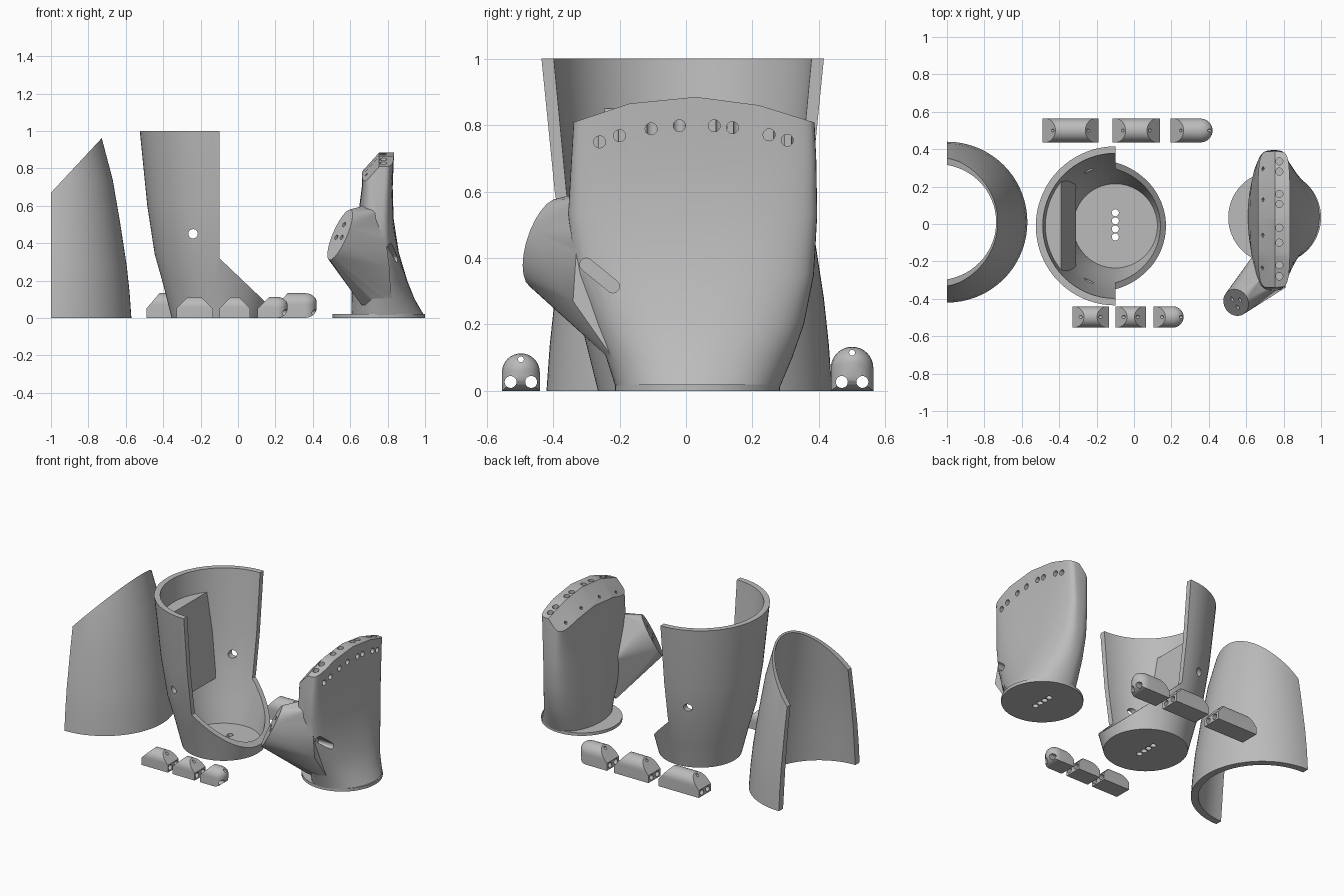
import bpy, bmesh
from math import sin, cos, pi, acos, radians
from mathutils import Vector, Matrix

if "Cube" in bpy.data.objects:
    bpy.data.objects.remove(bpy.data.objects["Cube"])

grey = bpy.data.materials.new("plain grey plastic")
grey.use_nodes = True
COLOUR = (0.5, 0.5, 0.5, 1)
grey.diffuse_color = COLOUR
grey.node_tree.nodes["Principled BSDF"].inputs["Base Color"].default_value = COLOUR
parts = []


def finish(bm, name, helper=False):
    bmesh.ops.recalc_face_normals(bm, faces=bm.faces[:])
    mesh = bpy.data.meshes.new(name)
    bm.to_mesh(mesh)
    bm.free()
    mesh.materials.append(grey)
    ob = bpy.data.objects.new(name, mesh)
    bpy.context.collection.objects.link(ob)
    ob.hide_render = helper
    if not helper:
        parts.append(ob)
    return ob


def loft(bm, rings):
    rows = [[bm.verts.new(p) for p in ring] for ring in rings]
    n = len(rows[0])
    for a, b in zip(rows, rows[1:]):
        for i in range(n):
            j = (i + 1) % n
            bm.faces.new((a[i], a[j], b[j], b[i]))
    bm.faces.new(rows[0][::-1])
    bm.faces.new(rows[-1])


def revolve(profile, centre):
    # closed r,z profile spun about a vertical axis
    bm = bmesh.new()
    vs = [bm.verts.new((centre[0] + r, centre[1], z)) for r, z in profile]
    es = [bm.edges.new((vs[i], vs[(i + 1) % len(vs)])) for i in range(len(vs))]
    bmesh.ops.spin(bm, geom=vs + es, cent=(*centre, 0), axis=(0, 0, 1),
                   angle=2 * pi, steps=72)
    bmesh.ops.remove_doubles(bm, verts=bm.verts[:], dist=1e-4)
    bmesh.ops.recalc_face_normals(bm, faces=bm.faces[:])
    return bm


def slice_off(bm, point, normal):
    # remove everything on the normal's side and close the cut
    bmesh.ops.bisect_plane(bm, geom=bm.verts[:] + bm.edges[:] + bm.faces[:],
                           plane_co=point, plane_no=normal, clear_outer=True)
    bmesh.ops.holes_fill(bm, edges=[e for e in bm.edges if e.is_boundary], sides=0)


def rod(bm, a, b, r, n=20):
    a, b = Vector(a), Vector(b)
    turn = (b - a).to_track_quat('Z', 'Y').to_matrix().to_4x4()
    bmesh.ops.create_cone(bm, cap_ends=True, segments=n, radius1=r, radius2=r,
                          depth=(b - a).length,
                          matrix=Matrix.Translation((a + b) / 2) @ turn)


def boolean(ob, bm, operation='DIFFERENCE'):
    cutter = finish(bm, "cutter", helper=True)
    mod = ob.modifiers.new("cut", 'BOOLEAN')
    mod.operation, mod.object, mod.solver = operation, cutter, 'EXACT'
    mod.use_self = True
    bpy.context.view_layer.update()
    graph = bpy.context.evaluated_depsgraph_get()
    mesh = bpy.data.meshes.new_from_object(ob.evaluated_get(graph))
    ob.modifiers.clear()
    ob.data = mesh
    bpy.data.objects.remove(cutter)


# Forearm cover: half tube with a slanted top
bm = revolve([(.43, 0), (.42, .14), (.405, .28), (.368, .52), (.33, .74), (.272, .96), (.25, 1.03),
              (.24, 1.03), (.262, .96), (.295, .74), (.33, .52), (.36, .28), (.385, 0)], (-1, .01))
slice_off(bm, (-1, 0, 0), (-1, 0, 0))
slice_off(bm, (-1, 0, .67), (-.29, 0, .27))
finish(bm, "forearm_cover")

# Arm socket: tapered cup with the open side cut away
bm = revolve([(0, 0), (.255, 0), (.30, .18), (.345, .34), (.385, .6), (.425, 1),
              (.388, 1), (.35, .6), (.31, .34), (.265, .18), (.225, .03), (0, .03)], (-.1, -.01))
socket = finish(bm, "arm_socket")
bm = bmesh.new()
opening = [(-.1, 1.1), (-.1, .32), (.3, -.06), (.6, -.06), (.6, 1.1)]
loft(bm, [[(x, y, z) for x, z in opening] for y in (-.6, .6)])
boolean(socket, bm)
bm = bmesh.new()
rod(bm, (-.24, -.6, .45), (-.24, .6, .45), .025)
for i in range(4):
    y = .06 - .043 * i
    rod(bm, (-.1, y, -.1), (-.1, y, .1), .019)
boolean(socket, bm)

# Flat pad on the socket's inner wall
bm = bmesh.new()
rings = []
for i in range(6):
    z = .3 + .11 * i
    r = .303 + .115 * (z - .3) + .015
    half = acos((.21 + .08 * i / 5) / r)
    rings.append([(-.1 - r * cos(a), -.01 + r * sin(a), z)
                  for a in (half * (k / 8 - 1) for k in range(17))])
loft(bm, rings)
finish(bm, "socket_pad")


# Palm: lofted from a round wrist to a flat knuckle slab
def palm_ring(z, left, right, y0, y1, e):
    ring = []
    for k in range(64):
        c, s = cos(2 * pi * k / 64), sin(2 * pi * k / 64)
        x = abs(c) ** (2 / e) * (right if c > 0 else -left)
        y = abs(s) ** (2 / e) * (1 if s > 0 else -1)
        ring.append((.752 + x, (y0 + y1) / 2 + y * (y1 - y0) / 2, z))
    return ring


bm = bmesh.new()
loft(bm, [palm_ring(*s) for s in (
    (.005, .145, .248, -.21, .28, 2), (.1, .145, .193, -.24, .32, 2.1),
    (.2, .143, .153, -.28, .355, 2.3), (.35, .132, .108, -.33, .385, 2.8),
    (.53, .112, .08, -.355, .395, 3.6), (.7, .09, .075, -.345, .392, 5),
    (.95, .087, .085, -.33, .38, 7))])
roof = [(-.335, .81), (-.17, .865), (.03, .885), (.22, .86), (.38, .81)]
for (y0, z0), (y1, z1) in zip(roof, roof[1:]):
    slice_off(bm, (.755, y0, z0), (0, z0 - z1, y1 - y0))
    along, down = Vector((0, y1 - y0, z1 - z0)), Vector((.09, 0, .1))
    slice_off(bm, (.755, y0, z0), down.cross(along))
palm = finish(bm, "palm")

# Thumb mount: hull between an oval end face and the palm
end = Vector((.545, -.42, .445))
side, up = Vector((.041, -.062, 0)), Vector((.054, .036, .135))
out = side.cross(up).normalized()
if out.x > 0:
    out = -out
bm = bmesh.new()
for k in range(24):
    a = 2 * pi * k / 24
    bm.verts.new(end + side * cos(a) + up * sin(a))
for p in ((.67, -.3, .6), (.77, -.32, .58), (.81, -.34, .27), (.82, -.2, .07),
          (.66, -.2, .07), (.65, -.15, .35), (.75, -.1, .3)):
    bm.verts.new(p)
hull = bmesh.ops.convex_hull(bm, input=bm.verts[:])
bmesh.ops.delete(bm, geom=[v for v in bm.verts if not v.link_faces], context='VERTS')
boolean(palm, bm, 'UNION')

# Cord holes in the knuckles
bm = bmesh.new()
for y in (-.28, -.22, -.10, -.02, .107, .16, .28, .335):
    rod(bm, (.777, y, .95), (.777, y, .77 - .5 * y * y), .019)
boolean(palm, bm)
bm = bmesh.new()
for y in (-.26, -.2, -.105, -.02, .085, .14, .25, .305):
    z = .8 - .6 * (y - .03) ** 2
    rod(bm, (1, y, z), (.785, y, z), .018)
for y in (-.235, -.06, .13, .295):
    z = .81 - .6 * (y - .03) ** 2
    rod(bm, (.64, y, z + .05), (.73, y, z - .05), .012, 4)
for u, v in ((-.35, -.1), (.35, -.1), (0, .4)):
    p = end + side * u + up * v
    rod(bm, p + out * .05, p - out * .06, .013)
boolean(palm, bm)

# Slanted slot beside the thumb
bm = bmesh.new()
for y, z in ((-.3, .38), (-.22, .315)):
    for x in (.74, 1.05):
        for k in range(12):
            a = 2 * pi * k / 12
            bm.verts.new((x, y + .02 * cos(a), z + .02 * sin(a)))
bmesh.ops.convex_hull(bm, input=bm.verts[:])
bmesh.ops.delete(bm, geom=[v for v in bm.verts if not v.link_faces], context='VERTS')
boolean(palm, bm)

# Wrist disc under the palm
bm = bmesh.new()
rod(bm, (.752, .035, 0), (.752, .035, .02), .248, 64)
disc = finish(bm, "wrist_disc")
for target, top in ((disc, .1), (palm, .1)):
    bm = bmesh.new()
    for i in range(4):
        y = .1 - .043 * i
        rod(bm, (.752, y, -.05), (.752, y, top), .019)
    boolean(target, bm)


# Finger segments: arched bars with bevelled ends
def arch(x, y, half, low, high):
    r = min(half, (high - low) * .6)
    pts = [(x, y - half, low), (x, y + half, low)]
    return pts + [(x, y + half * cos(pi * k / 16), high - r + r * sin(pi * k / 16))
                  for k in range(17)]


def finger(name, x0, x1, y, half, high, tip=False):
    bm = bmesh.new()
    if tip:
        rings = [arch(x0, y, half, 0, high)]
        for a in range(0, 86, 17):
            s, c = sin(radians(a)), cos(radians(a))
            rings.append(arch(x1 - half * (1 - s), y, half * max(c, .15),
                              .05 * (1 - c), high - .045 * (1 - c)))
        loft(bm, rings)
    else:
        loft(bm, [arch(x, y, half, 0, high) for x in (x0, x1)])
    bmesh.ops.recalc_face_normals(bm, faces=bm.faces[:])
    rise, run = high - .05, half * 1.1
    slice_off(bm, (x0, y, .05), (-rise, 0, run))
    if not tip:
        slice_off(bm, (x1, y, .05), (rise, 0, run))
    ob = finish(bm, name)
    bm = bmesh.new()
    for dy in (-.031, .031):
        rod(bm, (x0 - .1, y + dy, .027), (x1 + .1, y + dy, .027), .018)
    rod(bm, (x0 - .1, y, high - .018), (x1 + .1, y, high - .018), .009, 12)
    boolean(ob, bm)


for row, y, half, high, spans in (
        ("small", -.497, .057, .113, ((-.33, -.135), (-.1, .065), (.105, .265))),
        ("large", .5, .064, .133, ((-.49, -.19), (-.115, .14), (.195, .42)))):
    for kind, (x0, x1) in zip(("base", "middle", "tip"), spans):
        finger(f"{row}_finger_{kind}", x0, x1, y, half, high, kind == "tip")

# Smooth the curved surfaces, keeping edges sharp
bpy.ops.object.select_all(action='DESELECT')
for ob in parts:
    ob.select_set(True)
bpy.context.view_layer.objects.active = parts[0]
bpy.ops.object.shade_smooth_by_angle(angle=radians(30))
